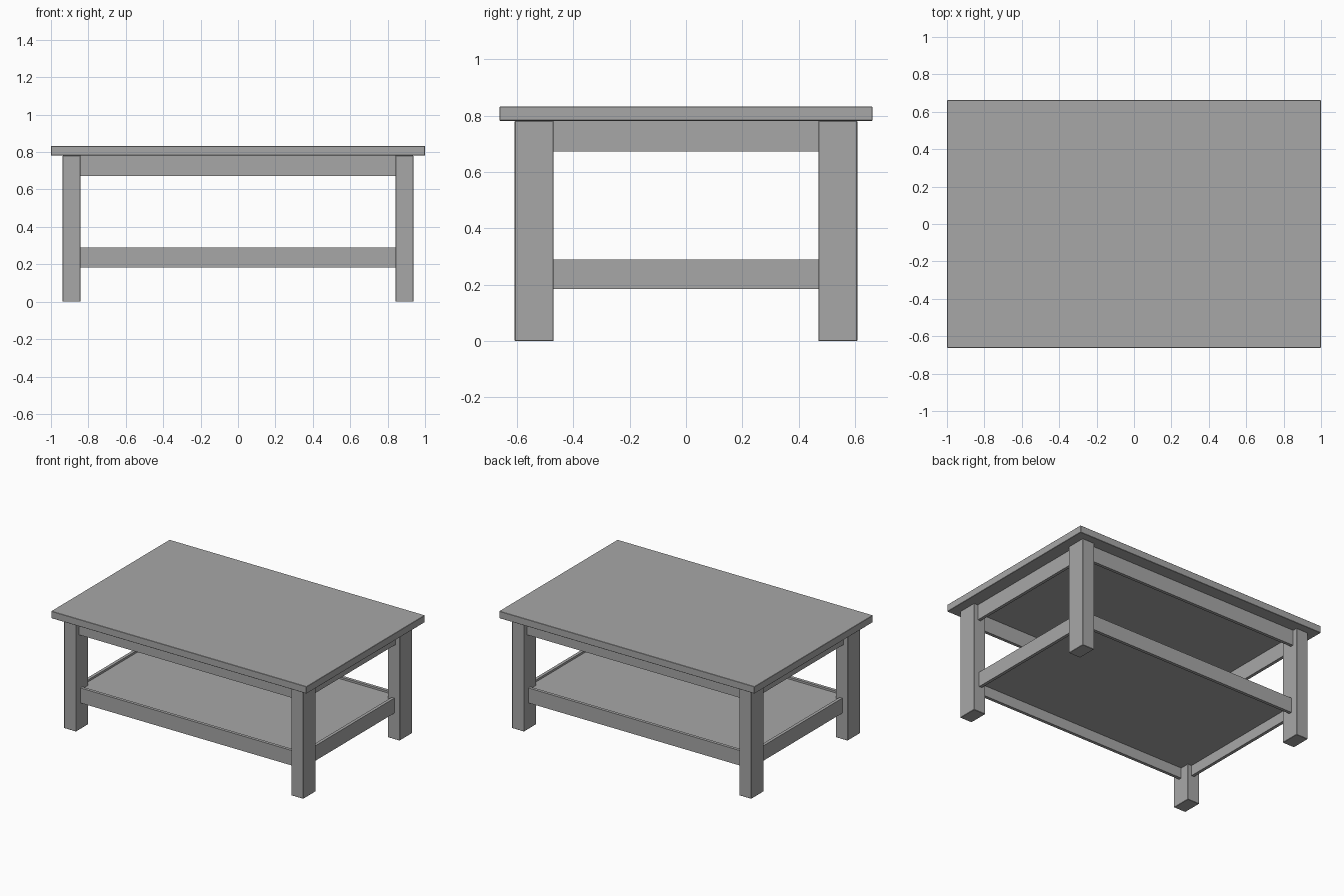
import bpy

cube = bpy.data.objects.get("Cube")
if cube:
    bpy.data.objects.remove(cube, do_unlink=True)

# One flat grey for the whole table
grey = bpy.data.materials.new("painted grey")
grey.use_nodes = True
colour = (0.39, 0.39, 0.39, 1)
grey.diffuse_color = colour
grey.node_tree.nodes["Principled BSDF"].inputs["Base Color"].default_value = colour


def box(name, low, high, bevel=0.0):
    """Box between two opposite corners, with an optional fine edge bevel."""
    centre = [(a + b) / 2 for a, b in zip(low, high)]
    bpy.ops.mesh.primitive_cube_add(size=1, location=centre)
    obj = bpy.context.object
    obj.name = name
    obj.scale = [b - a for a, b in zip(low, high)]
    bpy.ops.object.transform_apply(location=False, rotation=False, scale=True)
    obj.data.materials.append(grey)
    if bevel:
        mod = obj.modifiers.new("soft edge", "BEVEL")
        mod.width = bevel
        mod.segments = 1
    return obj


LEG_IN_X, LEG_OUT_X = 0.843, 0.937
LEG_IN_Y, LEG_OUT_Y = 0.47, 0.608
THICK = 0.022                       # rail and apron boards
RAIL_X, RAIL_Y = 0.895, 0.558       # outer faces of the shelf rails
APRON_X, APRON_Y = 0.905, 0.573     # outer faces of the aprons
TOP_Z = 0.782

# Table top
box("table_top", (-1, -0.662, TOP_Z), (1, 0.662, 0.832), 0.002)

# Legs
for sx, side in ((1, "left"), (-1, "right")):
    for sy, end in ((-1, "front"), (1, "back")):
        xs = sorted((sx * LEG_IN_X, sx * LEG_OUT_X))
        ys = sorted((sy * LEG_IN_Y, sy * LEG_OUT_Y))
        box(f"{end}_{side}_leg", (xs[0], ys[0], 0), (xs[1], ys[1], TOP_Z), 0.002)

# Aprons under the top and rails around the shelf
for kind, out_x, out_y, z0, z1 in (("apron", APRON_X, APRON_Y, 0.672, TOP_Z),
                                   ("shelf_rail", RAIL_X, RAIL_Y, 0.184, 0.29)):
    for s, end in ((-1, "front"), (1, "back")):
        ys = sorted((s * out_y, s * (out_y - THICK)))
        box(f"{end}_{kind}", (-LEG_IN_X, ys[0], z0), (LEG_IN_X, ys[1], z1))
    for s, side in ((1, "left"), (-1, "right")):
        xs = sorted((s * out_x, s * (out_x - THICK)))
        box(f"{side}_{kind}", (xs[0], -LEG_IN_Y, z0), (xs[1], LEG_IN_Y, z1))

# Shelf panel recessed inside the rails
px, py = RAIL_X - THICK, RAIL_Y - THICK
box("shelf_panel", (-px, -py, 0.258), (px, py, 0.276))
